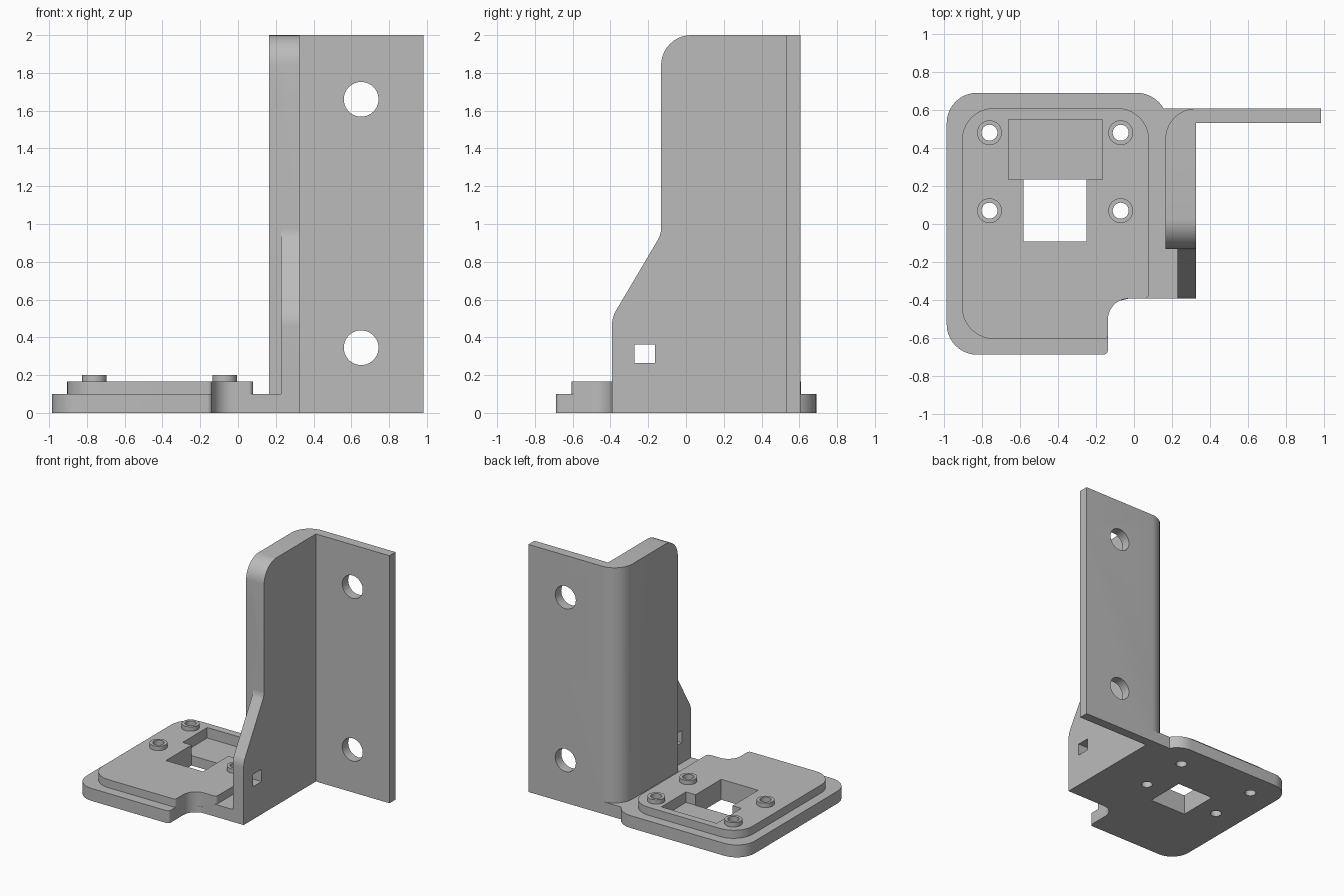
import bpy, bmesh, math
from mathutils import Vector

old = bpy.data.objects.get("Cube")
if old:
    bpy.data.objects.remove(old, do_unlink=True)

grey = bpy.data.materials.new("plain grey")
grey.use_nodes = True
grey.diffuse_color = (0.5, 0.5, 0.5, 1)
grey.node_tree.nodes["Principled BSDF"].inputs["Base Color"].default_value = (0.5, 0.5, 0.5, 1)


def rounded(corners, steps=10):
    """Outline from (a, b, radius) corners, each filleted by its radius."""
    out = []
    for i, (a, b, r) in enumerate(corners):
        p = Vector((a, b))
        if r == 0:
            out.append(p)
            continue
        u = (Vector(corners[i - 1][:2]) - p).normalized()
        v = (Vector(corners[(i + 1) % len(corners)][:2]) - p).normalized()
        half = u.angle(v) / 2
        centre = p + (u + v).normalized() * (r / math.sin(half))
        start = p + u * (r / math.tan(half)) - centre
        end = p + v * (r / math.tan(half)) - centre
        sweep = math.pi - 2 * half
        for k in range(steps + 1):
            t = k / steps
            w = start * math.sin((1 - t) * sweep) + end * math.sin(t * sweep)
            out.append(centre + w / math.sin(sweep))
    return out


def circle(a, b, r, n=40):
    return [Vector((a + r * math.cos(math.tau * k / n), b + r * math.sin(math.tau * k / n)))
            for k in range(n)]


def rect(a0, a1, b0, b1):
    return rounded([(a0, b0, 0), (a1, b0, 0), (a1, b1, 0), (a0, b1, 0)])


def prism(name, outline, lo, hi, axis="z"):
    """Extrude an outline along an axis; outlines are xy, xz or yz."""
    place = {"z": lambda p, h: (p.x, p.y, h),
             "y": lambda p, h: (p.x, h, p.y),
             "x": lambda p, h: (h, p.x, p.y)}[axis]
    bm = bmesh.new()
    face = bm.faces.new([bm.verts.new(place(p, lo)) for p in outline])
    top = bmesh.ops.extrude_face_region(bm, geom=[face])["geom"]
    shift = Vector(place(Vector((0, 0)), hi - lo))
    bmesh.ops.translate(bm, vec=shift, verts=[g for g in top if isinstance(g, bmesh.types.BMVert)])
    bmesh.ops.recalc_face_normals(bm, faces=bm.faces)
    mesh = bpy.data.meshes.new(name)
    bm.to_mesh(mesh)
    bm.free()
    mesh.materials.append(grey)
    obj = bpy.data.objects.new(name, mesh)
    bpy.context.collection.objects.link(obj)
    return obj


def combine(target, other, operation):
    """Apply a boolean and remove the helper."""
    mod = target.modifiers.new("combine", "BOOLEAN")
    mod.operation, mod.solver, mod.object = operation, "EXACT", other
    bpy.context.view_layer.objects.active = target
    bpy.ops.object.modifier_apply(modifier=mod.name)
    bpy.data.objects.remove(other, do_unlink=True)


# Base plate with notched front corner
bracket = prism("mounting_bracket", rounded([
    (-0.985, -0.687, 0.16), (-0.137, -0.687, 0.025), (-0.137, -0.392, 0.11),
    (0.325, -0.392, 0), (0.325, 0.607, 0), (0.12, 0.607, 0),
    (0.12, 0.5, 0), (-0.985, 0.5, 0)]), 0, 0.1)
rear = prism("plate_rear", rounded([
    (-0.985, 0.2, 0), (0.178, 0.2, 0), (0.178, 0.69, 0.165), (-0.985, 0.69, 0.16)]), 0, 0.1)
combine(bracket, rear, "UNION")

# Raised pad
pad = prism("raised_pad", rounded([
    (-0.905, -0.605, 0.17), (-0.137, -0.605, 0.02), (-0.137, -0.392, 0.11),
    (0.08, -0.392, 0.025), (0.08, 0.61, 0.17), (-0.905, 0.61, 0.17)]), 0.05, 0.165)
combine(bracket, pad, "UNION")

# Upright wall, gusset and back panel: plan outline trimmed by the side profile
upright = prism("upright", rounded([
    (0.165, 0.607, 0.16), (0.983, 0.607, 0), (0.983, 0.53, 0), (0.325, 0.53, 0),
    (0.325, -0.392, 0), (0.228, -0.392, 0), (0.228, -0.132, 0), (0.165, -0.132, 0)]), 0, 2)
profile = prism("side_profile", rounded([
    (-0.392, 0, 0), (0.607, 0, 0), (0.607, 2, 0), (-0.132, 2, 0.16),
    (-0.132, 0.945, 0.12), (-0.392, 0.505, 0.16)]), 0, 1.2, "x")
combine(upright, profile, "INTERSECT")
combine(bracket, upright, "UNION")

# Screw bosses with through holes
for x in (-0.76, -0.07):
    for y in (0.07, 0.48):
        combine(bracket, prism("boss", circle(x, y, 0.065), 0.12, 0.2), "UNION")
        combine(bracket, prism("boss_hole", circle(x, y, 0.042), -0.1, 0.4), "DIFFERENCE")

# Pocket and square opening
combine(bracket, prism("pocket", rect(-0.66, -0.165, 0.235, 0.55), 0.08, 0.4), "DIFFERENCE")
combine(bracket, prism("opening", rect(-0.58, -0.25, -0.092, 0.235), -0.1, 0.4), "DIFFERENCE")

# Panel holes and gusset slot
for z in (0.345, 1.66):
    combine(bracket, prism("panel_hole", circle(0.652, z, 0.092), 0.4, 0.8, "y"), "DIFFERENCE")
combine(bracket, prism("slot", rect(-0.272, -0.165, 0.265, 0.363), 0.2, 0.4, "x"), "DIFFERENCE")

bpy.ops.object.select_all(action="DESELECT")
bracket.select_set(True)
bpy.context.view_layer.objects.active = bracket
bpy.ops.object.shade_smooth_by_angle(angle=math.radians(30))
